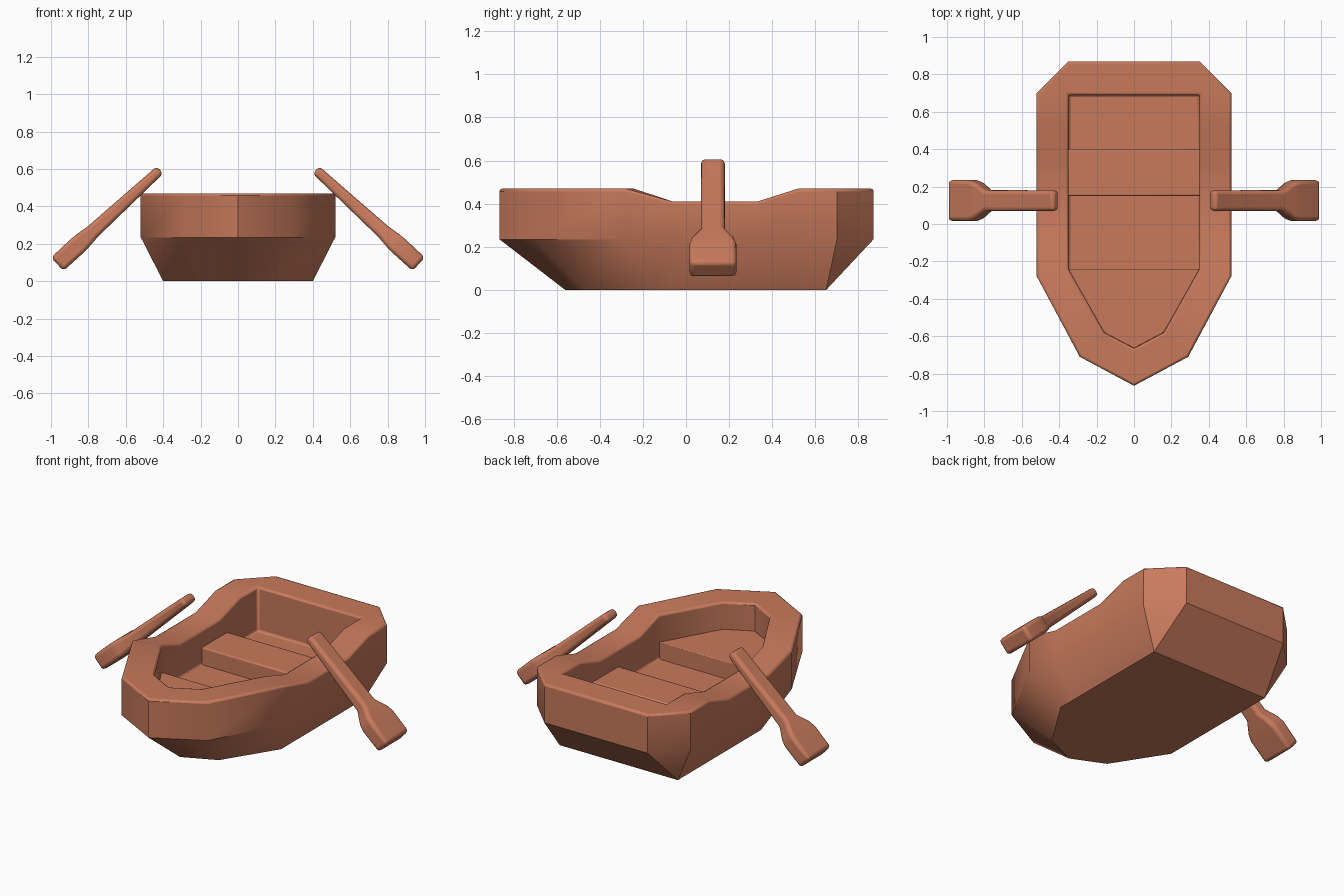
import bpy, bmesh, math
from mathutils import Vector

if "Cube" in bpy.data.objects:
    bpy.data.objects.remove(bpy.data.objects["Cube"])

clay = bpy.data.materials.new("terracotta")
clay.diffuse_color = (0.578, 0.195, 0.107, 1)
clay.use_nodes = True
clay.node_tree.nodes["Principled BSDF"].inputs["Base Color"].default_value = clay.diffuse_color


def finish(name, bm, bevel, limit=70, segments=2):
    bmesh.ops.remove_doubles(bm, verts=bm.verts, dist=0.0005)
    bmesh.ops.recalc_face_normals(bm, faces=bm.faces)
    me = bpy.data.meshes.new(name)
    bm.to_mesh(me)
    bm.free()
    me.materials.append(clay)
    ob = bpy.data.objects.new(name, me)
    bpy.context.collection.objects.link(ob)
    bpy.ops.object.select_all(action='DESELECT')
    ob.select_set(True)
    bpy.context.view_layer.objects.active = ob
    bpy.ops.object.shade_smooth_by_angle(angle=math.radians(35))
    mod = ob.modifiers.new("soft_edges", 'BEVEL')
    mod.width = bevel
    mod.segments = segments
    mod.limit_method = 'ANGLE'
    mod.angle_limit = math.radians(limit)
    return ob


def loft(rings):
    """Skin matching closed rings and cap both ends."""
    bm = bmesh.new()
    vs = [[bm.verts.new(p) for p in r] for r in rings]
    n = len(vs[0])
    for a, b in zip(vs, vs[1:]):
        for i in range(n):
            j = (i + 1) % n
            bm.faces.new((a[i], a[j], b[j], b[i]))
    bm.faces.new(vs[0])
    bm.faces.new(vs[-1])
    return bm


def mirrored(half, heights):
    """Closed ring from a half outline that starts on the centre line."""
    pts = [(x, y, z) for (x, y), z in zip(half, heights)]
    return pts + [(-x, y, z) for x, y, z in reversed(pts[1:])]


# hull: half outlines from the bow to the stern
outer = [(0, -.865), (.29, -.71), (.52, -.28), (.52, -.06),
         (.52, .33), (.52, .52), (.52, .70), (.35, .87)]
inner = [(0, -.665), (.16, -.58), (.35, -.24), (.35, -.06),
         (.35, .33), (.35, .52), (.35, .69), (.35, .69)]
keel = [(0, -.56), (.2, -.47), (.4, -.155), (.4, -.06),
        (.4, .33), (.4, .52), (.4, .65), (.4, .65)]
rim = [.47, .47, .47, .41, .41, .47, .47, .47]
FLOOR, SEAT = .20, .305
hull = loft([mirrored(keel, [0] * 8), mirrored(outer, [.235] * 8),
             mirrored(outer, rim), mirrored(inner, rim),
             mirrored(inner, [FLOOR] * 8)])
finish("hull", hull, .012)

# bow deck
bow = inner[:3]
finish("bow_deck", loft([mirrored(bow, [FLOOR - .02] * 3),
                         mirrored(bow, [SEAT] * 3)]), .005)

# bench seat
bench = [(-.355, .15), (.355, .15), (.355, .40), (-.355, .40)]
finish("seat", loft([[(x, y, z) for x, y in bench]
                     for z in (FLOOR - .02, SEAT)]), .008)

# oars: sections as (distance, width, thickness) along a sloping axis
sections = [(0, .11, .052), (.49, .112, .078), (.56, .195, .095),
            (.60, .218, .10), (.745, .218, .097)]
for side, name in ((1, "right_oar"), (-1, "left_oar")):
    axis = Vector((.737, 0, -.676))
    across = Vector((.676, 0, .737))
    start = Vector((.417, .125, .595))
    rings = []
    for t, w, th in sections:
        ring = []
        for a, b in ((-1, -1), (1, -1), (1, 1), (-1, 1)):
            p = start + axis * t + across * (a * th / 2)
            ring.append((p.x * side, p.y + b * w / 2, p.z))
        rings.append(ring)
    finish(name, loft(rings), .02, 60, 3)
